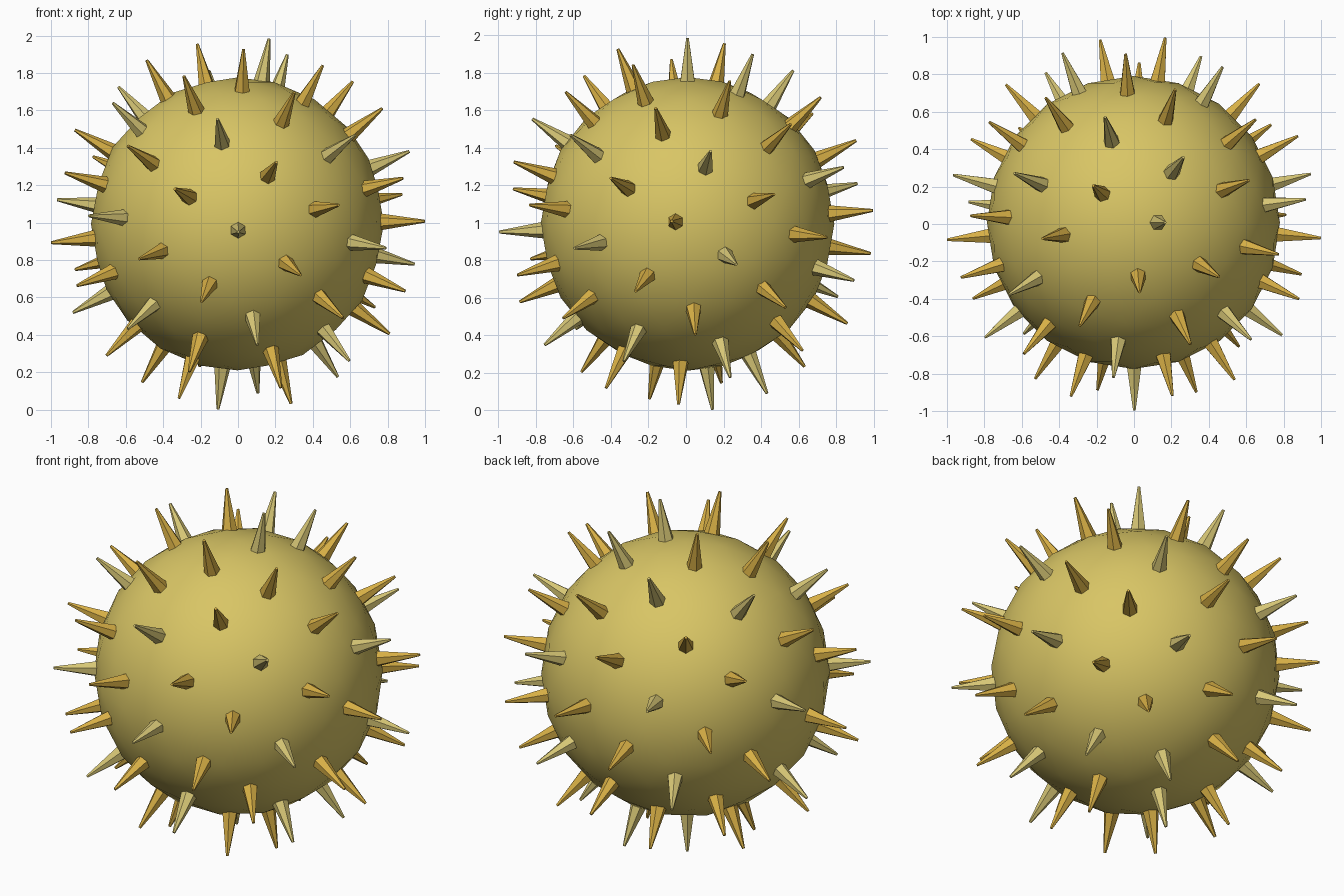
import bpy, bmesh, math
from mathutils import Vector, Matrix

cube = bpy.data.objects.get("Cube")
if cube:
    bpy.data.objects.remove(cube, do_unlink=True)

CENTRE = Vector((-0.003, 0.008, 0.993))
BODY_RADIUS = 0.783
SPIKE_BASE, SPIKE_TIP = 0.76, 1.005
COUNT = 70
GOLDEN_ANGLE = math.pi * (3 - math.sqrt(5))


def material(name, colour):
    mat = bpy.data.materials.new(name)
    mat.use_nodes = True
    mat.diffuse_color = (*colour, 1)
    mat.node_tree.nodes["Principled BSDF"].inputs["Base Color"].default_value = (*colour, 1)
    return mat


def add_object(name, bm, mat):
    mesh = bpy.data.meshes.new(name)
    bm.to_mesh(mesh)
    bm.free()
    mesh.materials.append(mat)
    obj = bpy.data.objects.new(name, mesh)
    obj.location = CENTRE
    bpy.context.collection.objects.link(obj)
    return obj


body_yellow = material("body yellow", (0.69, 0.56, 0.13))
pale_yellow = material("pale spike yellow", (0.68, 0.57, 0.18))
gold = material("spike gold", (0.68, 0.43, 0.06))

# Round body, smooth shaded
bm = bmesh.new()
bmesh.ops.create_icosphere(bm, subdivisions=3, radius=BODY_RADIUS)
for face in bm.faces:
    face.smooth = True
add_object("body", bm, body_yellow)

# Six-sided spikes spread evenly in a golden spiral, every third one pale
pale_spikes, gold_spikes = bmesh.new(), bmesh.new()
for i in range(COUNT):
    z = 1 - (2 * i + 1) / COUNT
    ring = math.sqrt(1 - z * z)
    angle = i * GOLDEN_ANGLE
    direction = Vector((ring * math.cos(angle), ring * math.sin(angle), z))
    turn = direction.to_track_quat("Z", "Y").to_matrix().to_4x4()
    middle = Matrix.Translation(direction * (SPIKE_BASE + SPIKE_TIP) / 2)
    bmesh.ops.create_cone(
        pale_spikes if i % 3 == 0 else gold_spikes,
        cap_ends=True, segments=6, radius1=0.046, radius2=0.008,
        depth=SPIKE_TIP - SPIKE_BASE, matrix=middle @ turn)
add_object("pale_spikes", pale_spikes, pale_yellow)
add_object("gold_spikes", gold_spikes, gold)
